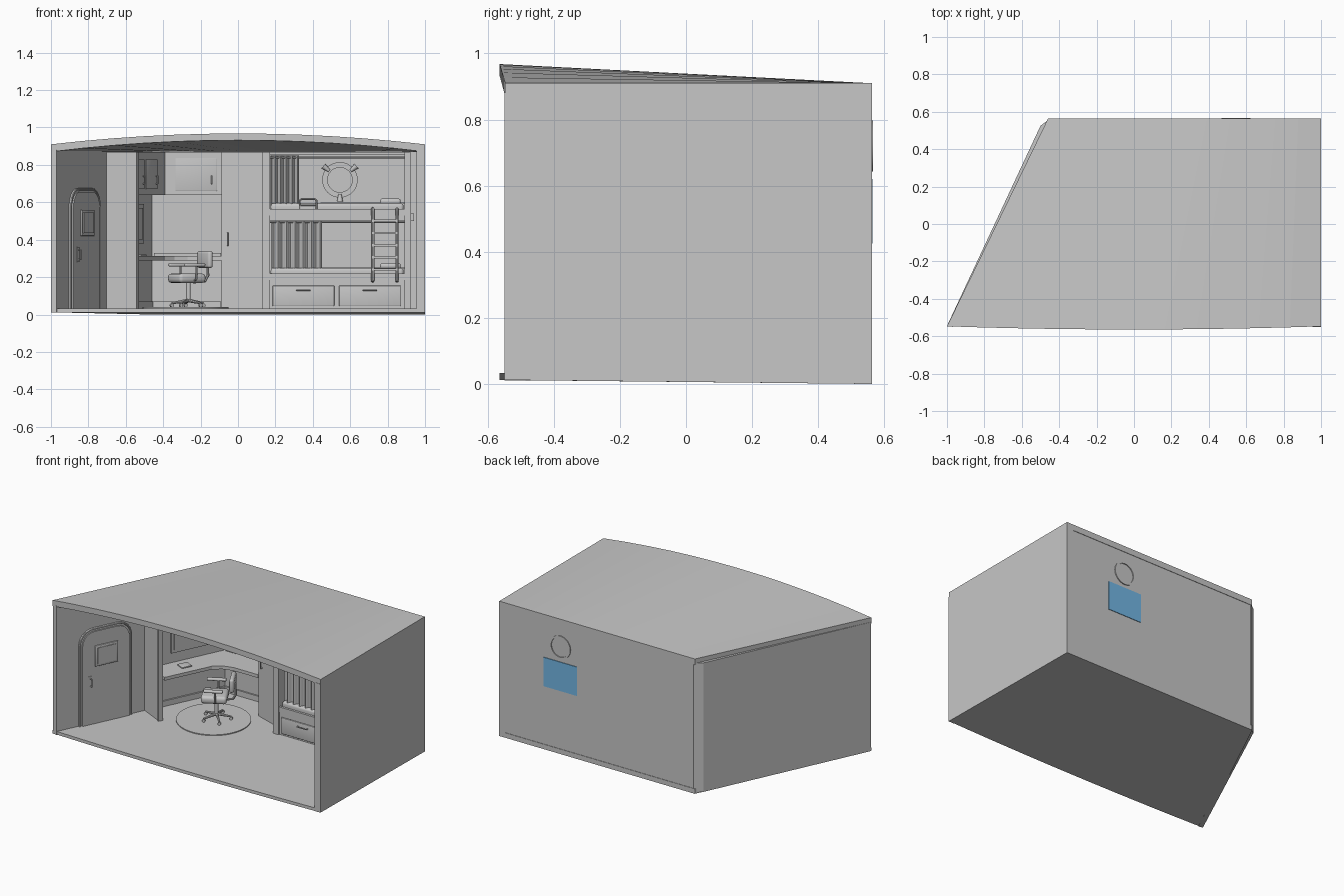
import bpy, bmesh
from math import sin, cos, pi, radians, atan2
from mathutils import Matrix, Vector

if "Cube" in bpy.data.objects:
    bpy.data.objects.remove(bpy.data.objects["Cube"])


def material(name, rgb):
    m = bpy.data.materials.new(name)
    m.use_nodes = True
    m.diffuse_color = (*rgb, 1)
    m.node_tree.nodes["Principled BSDF"].inputs["Base Color"].default_value = (*rgb, 1)
    return m


GREY = material("plain grey", (.57, .57, .57))
BLUE = material("sea blue", (.17, .47, .78))
HERE = Matrix()


def finish(name, bm, frame=HERE, mat=GREY, smooth=False):
    bmesh.ops.recalc_face_normals(bm, faces=bm.faces)
    me = bpy.data.meshes.new(name)
    bm.to_mesh(me)
    bm.free()
    me.transform(frame)
    me.materials.append(mat)
    ob = bpy.data.objects.new(name, me)
    bpy.context.scene.collection.objects.link(ob)
    if smooth:
        bpy.ops.object.select_all(action='DESELECT')
        ob.select_set(True)
        bpy.context.view_layer.objects.active = ob
        bpy.ops.object.shade_smooth_by_angle()
    return ob


def box(name, x0, x1, y0, y1, z0, z1, frame=HERE, bevel=0, mat=GREY):
    bm = bmesh.new()
    bmesh.ops.create_cube(bm, size=1)
    size = Matrix.Diagonal((x1 - x0, y1 - y0, z1 - z0, 1))
    bm.transform(Matrix.Translation(((x0 + x1) / 2, (y0 + y1) / 2, (z0 + z1) / 2)) @ size)
    if bevel:
        bmesh.ops.bevel(bm, geom=bm.edges[:], offset=bevel, segments=3, affect='EDGES', profile=.5)
    return finish(name, bm, frame, mat, bool(bevel))


def extrude(name, base, offset, frame=HERE, smooth=False):
    bm = bmesh.new()
    face = bm.faces.new([bm.verts.new(p) for p in base])
    new = bmesh.ops.extrude_face_region(bm, geom=[face], use_keep_orig=True)["geom"]
    bmesh.ops.translate(bm, verts=[v for v in new if isinstance(v, bmesh.types.BMVert)], vec=offset)
    return finish(name, bm, frame, GREY, smooth)


def prism(name, plan, z0, z1, frame=HERE, smooth=False):
    return extrude(name, [(x, y, z0) for x, y in plan], (0, 0, z1 - z0), frame, smooth)


def cylinder(name, r, a, b, frame=HERE, r2=None, sides=24):
    a, b = Vector(a), Vector(b)
    bm = bmesh.new()
    bmesh.ops.create_cone(bm, cap_ends=True, segments=sides, radius1=r,
                          radius2=r if r2 is None else r2, depth=(b - a).length)
    turn = (b - a).to_track_quat('Z', 'Y').to_matrix().to_4x4()
    bm.transform(Matrix.Translation((a + b) / 2) @ turn)
    return finish(name, bm, frame, GREY, True)


def tube(name, pts, r, frame=HERE):
    # a bent rod swept along a path
    cu = bpy.data.curves.new(name, 'CURVE')
    cu.dimensions, cu.bevel_depth, cu.bevel_resolution, cu.use_fill_caps = '3D', r, 2, True
    sp = cu.splines.new('POLY')
    sp.points.add(len(pts) - 1)
    for p, co in zip(sp.points, pts):
        p.co = (*co, 1)
    ob = bpy.data.objects.new(name, cu)
    bm = bmesh.new()
    me = bpy.data.meshes.new_from_object(ob)
    bm.from_mesh(me)
    bpy.data.objects.remove(ob)
    bpy.data.meshes.remove(me)
    return finish(name, bm, frame, GREY, True)


def handle(name, a, b, out=.015, frame=HERE):
    pull = lambda p: (p[0], p[1] - out, p[2])
    tube(name, [a, pull(a), pull(b), b], .004, frame)


def arch(x0, x1, z0, z1, r, y):
    pts = [(x0, y, z0), (x1, y, z0)]
    for cx, start in ((x1 - r, 0), (x0 + r, pi / 2)):
        for i in range(7):
            t = start + i * pi / 12
            pts.append((cx + r * cos(t), y, z1 - r + r * sin(t)))
    return pts


def ring(name, r0, r1, y0, y1, centre):
    bm = bmesh.new()
    n, prof = 40, [(r0, y0), (r1, y0), (r1, y1), (r0, y1)]
    loops = [[bm.verts.new((centre[0] + r * cos(k * 2 * pi / n), y, centre[1] + r * sin(k * 2 * pi / n)))
              for r, y in prof] for k in range(n)]
    for k in range(n):
        a, b = loops[k], loops[(k + 1) % n]
        for j in range(4):
            bm.faces.new((a[j], a[j - 1], b[j - 1], b[j]))
    finish(name, bm, HERE, GREY, True)


# Frame along the slanted wall: x runs along it, -y points into the room
u = Vector((.51, 1.07, 0)).normalized()
SLANT = Matrix.Translation((-.97, -.55, 0)) @ Matrix.Rotation(atan2(u.y, u.x), 4, 'Z')
FLOOR, CEIL, BACK = .033, .87, .52
HOLE = (.545, .72)


# Shell: roof and floor share a gently bowed front edge
def slab(name, top, bottom):
    bm = bmesh.new()
    n, rows = 12, []
    for i in range(n + 1):
        x = -1 + 2 * i / n
        bow = 1 - x * x
        front, rear = (x, -.547 - .017 * bow), (-.46 + 1.46 * i / n, .563)
        rows.append([bm.verts.new((*p, z)) for p, z in
                     ((front, top(bow)), (rear, top(0)), (rear, bottom(0, 0)), (front, bottom(bow, 1)))])
    for a, b in zip(rows, rows[1:]):
        for j in range(4):
            bm.faces.new((a[j - 1], a[j], b[j], b[j - 1]))
    bm.faces.new(rows[0])
    bm.faces.new(rows[-1])
    finish(name, bm)


slab("roof", lambda bow: .91 + .058 * bow, lambda bow, front: CEIL + .062 * bow)
slab("floor", lambda bow: FLOOR, lambda bow, front: .012 * front)
box("side_wall", .955, 1, -.55, .563, .012, CEIL + .01)
prism("slanted_wall", [(-1, -.545), (-.97, -.55), (-.46, BACK), (-.45, .563), (-.5, .525)], .01, CEIL + .01)
wall = prism("back_wall", [(-.46, BACK), (-.45, .56), (1, .56), (.955, BACK)], .01, CEIL + .01)
cutter = cylinder("hole_cutter", .07, (HOLE[0], .4, HOLE[1]), (HOLE[0], .7, HOLE[1]), sides=40)
cutter.hide_render = True
mod = wall.modifiers.new("porthole", 'BOOLEAN')
mod.operation, mod.object, mod.solver = 'DIFFERENCE', cutter, 'EXACT'
bpy.context.view_layer.objects.active = wall
bpy.ops.object.modifier_apply(modifier="porthole")
bpy.data.objects.remove(cutter)

# Porthole with latches, and the sea plate behind it
ring("porthole_tube", .066, .077, .5, .566, HOLE)
ring("porthole_rim", .07, .095, .495, .51, HOLE)
for k, deg in enumerate((40, 140, 270)):
    d = Vector((cos(radians(deg)), 0, sin(radians(deg))))
    c = Vector((HOLE[0], .492, HOLE[1]))
    cylinder(f"porthole_latch_{k}", .008, c + d * .075, c + d * .115, r2=.016, sides=12)
for k, (x, w) in enumerate(((.42, .004), (.666, .004))):
    box(f"window_trim_{k}", x, x + w, .514, BACK, .61, .85)
for k, z in enumerate((.61, .846)):
    box(f"window_trim_bar_{k}", .42, .67, .514, BACK, z, z + .004)
box("sea_plate_top", .42, .67, .54, .545, .62, .68, mat=BLUE)
box("sea_plate", .42, .67, .56, .564, .425, .62, mat=BLUE)

# Entrance door on the slanted wall
extrude("door_frame", arch(.155, .525, FLOOR, .675, .1, 0), (0, -.008, 0), SLANT)
extrude("door", arch(.175, .505, FLOOR, .655, .085, -.008), (0, -.008, 0), SLANT)
tube("door_trim", arch(.16, .52, FLOOR, .67, .095, -.008)[1:] + [(.16, -.008, FLOOR)], .006, SLANT)
box("door_window_frame", .26, .42, -.026, -.016, .42, .56, SLANT, .004)
box("door_window", .275, .405, -.03, -.02, .435, .545, SLANT)
box("door_lock_plate", .215, .24, -.02, -.015, .28, .36, SLANT)
handle("door_handle", (.228, -.016, .295), (.228, -.016, .345), .02, SLANT)

# Fin partition beside the desk
box("partition", .62, .64, -.175, .01, FLOOR, CEIL, SLANT)
box("partition_post", .615, .645, -.18, -.165, FLOOR, CEIL, SLANT)

# Corner desk with a tablet, picture and skirting
prism("desk", [(-.68, .06), (-.46, BACK), (-.088, BACK), (-.088, .34), (-.27, .34),
               (-.34, .32), (-.39, .28), (-.535, -.02)], .29, .312)
box("desk_tablet", .82, .89, -.11, -.05, .312, .32, SLANT, .002)
box("desk_upstand", -.45, -.09, .51, BACK, .312, .33)
box("picture_frame", .8, 1.06, -.012, 0, .38, .59, SLANT)
box("picture", .82, 1.04, -.016, -.01, .4, .57, SLANT)
box("skirting_back", -.46, -.09, .51, BACK, FLOOR, .07)
box("skirting_slanted", .64, 1.18, -.01, 0, FLOOR, .07, SLANT)

# Overhead cupboards
box("cupboard_slanted", .64, 1.1, -.12, 0, .64, CEIL, SLANT)
box("cupboard_back", -.39, -.088, .39, BACK, .64, CEIL)
for k, s in enumerate((.69, .85)):
    box(f"cupboard_slanted_door_{k}", s, s + .14, -.127, -.12, .67, .83, SLANT, .003)
    handle(f"cupboard_slanted_handle_{k}", (s + .12, -.127, .7), (s + .12, -.127, .74), .01, SLANT)
box("cupboard_back_door", -.335, -.112, .383, .39, .66, .835, bevel=.003)
handle("cupboard_back_handle", (-.14, .383, .7), (-.14, .383, .74), .01)

# Wardrobe with a slightly angled door
prism("wardrobe", [(-.088, BACK), (-.088, .345), (.13, .27), (.13, BACK)], FLOOR, CEIL)
handle("wardrobe_handle", (-.055, .335, .37), (-.055, .335, .435))

# Bunk bed carcass, mattresses and drawers
box("bunk_left_panel", .13, .17, .19, BACK, FLOOR, CEIL)
box("bunk_right_panel", .89, .925, .19, BACK, FLOOR, CEIL)
box("bunk_filler", .925, .955, .23, BACK, FLOOR, CEIL)
box("bunk_header", .17, .89, .2, .22, .853, CEIL)
box("bunk_base", .17, .89, .2, BACK, FLOOR, .19)
box("upper_bunk_board", .17, .89, .2, BACK, .5, .54)
for k, z in enumerate((.19, .535)):
    box(f"mattress_{k}", .175, .885, .215, BACK, z, z + .06, bevel=.015)
    box(f"pillow_{k}", .76, .87, .28, .48, z + .055, z + .085, bevel=.012)
    box(f"bunk_rail_{k}", .17, .89, .195, .21, z - .005, z + .03)
    box(f"bunk_shelf_{k}", .44, .89, .49, BACK, z + .055, z + .065)
for k, x in enumerate((.185, .54)):
    box(f"drawer_{k}", x, x + .33, .19, .2, .045, .155, bevel=.004)
    handle(f"drawer_handle_{k}", (x + .13, .19, .13), (x + .2, .19, .13), .012)
tube("guard_rail", [(.33, .21, .54), (.33, .21, .61), (.34, .21, .618), (.41, .21, .618),
                    (.42, .21, .61), (.42, .21, .54)], .005)
tube("guard_rail_bar", [(.33, .21, .585), (.42, .21, .585)], .004)
box("light_switch", .925, .94, .215, .23, .5, .54)


# Gathered curtains on rods
def curtain(name, x0, x1, z0, z1, folds):
    n = folds * 8
    line = [(x0 + (x1 - x0) * i / n, .235 + .014 * sin(2 * pi * folds * i / n)) for i in range(n + 1)]
    prism(name, line + [(x, y + .005) for x, y in reversed(line)], z0, z1, smooth=True)


curtain("upper_curtain", .175, .325, .54, .85, 5)
curtain("lower_curtain", .18, .45, .23, .52, 6)
for k, z in enumerate((.84, .495)):
    tube(f"curtain_rod_{k}", [(.17, .235, z), (.89, .235, z)], .005)

# Ladder
for k, x in enumerate((.72, .85)):
    tube(f"ladder_rail_{k}", [(x, .195, .18), (x, .17, .185), (x, .17, .55), (x, .18, .565), (x, .205, .565)], .009)
for k in range(5):
    z = .235 + k * .065
    box(f"ladder_rung_{k}", .72, .85, .16, .182, z, z + .012)

# Round rug and swivel chair
cylinder("rug", .23, (-.28, .14, FLOOR), (-.28, .14, FLOOR + .006), sides=48)
CHAIR = Matrix.Translation((-.265, .15, FLOOR + .006)) @ Matrix.Rotation(radians(-62), 4, 'Z')
for k in range(5):
    d = Vector((sin(k * .4 * pi), cos(k * .4 * pi), 0)) * .09
    tip = d + Vector((0, 0, .022))
    cylinder(f"chair_leg_{k}", .01, (0, 0, .036), tip, CHAIR, .006, 8)
    cylinder(f"chair_caster_{k}", .01, d + Vector((-.006, 0, .01)), d + Vector((.006, 0, .01)), CHAIR, sides=12)
cylinder("chair_column", .012, (0, 0, .025), (0, 0, .13), CHAIR, sides=16)
box("chair_seat", -.075, .075, -.09, .07, .13, .18, CHAIR, .018)
box("chair_backrest", -.07, .07, .085, .115, .21, .3, CHAIR, .013)
tube("chair_back_stem", [(0, .03, .135), (0, .1, .14), (0, .118, .17), (0, .115, .25)], .008, CHAIR)
for side in (-1, 1):
    x = side * .09
    box(f"chair_arm_{side}", x - .013, x + .013, -.07, .05, .218, .234, CHAIR, .006)
    tube(f"chair_arm_support_{side}", [(side * .06, 0, .14), (x, 0, .15), (x, 0, .22)], .006, CHAIR)
